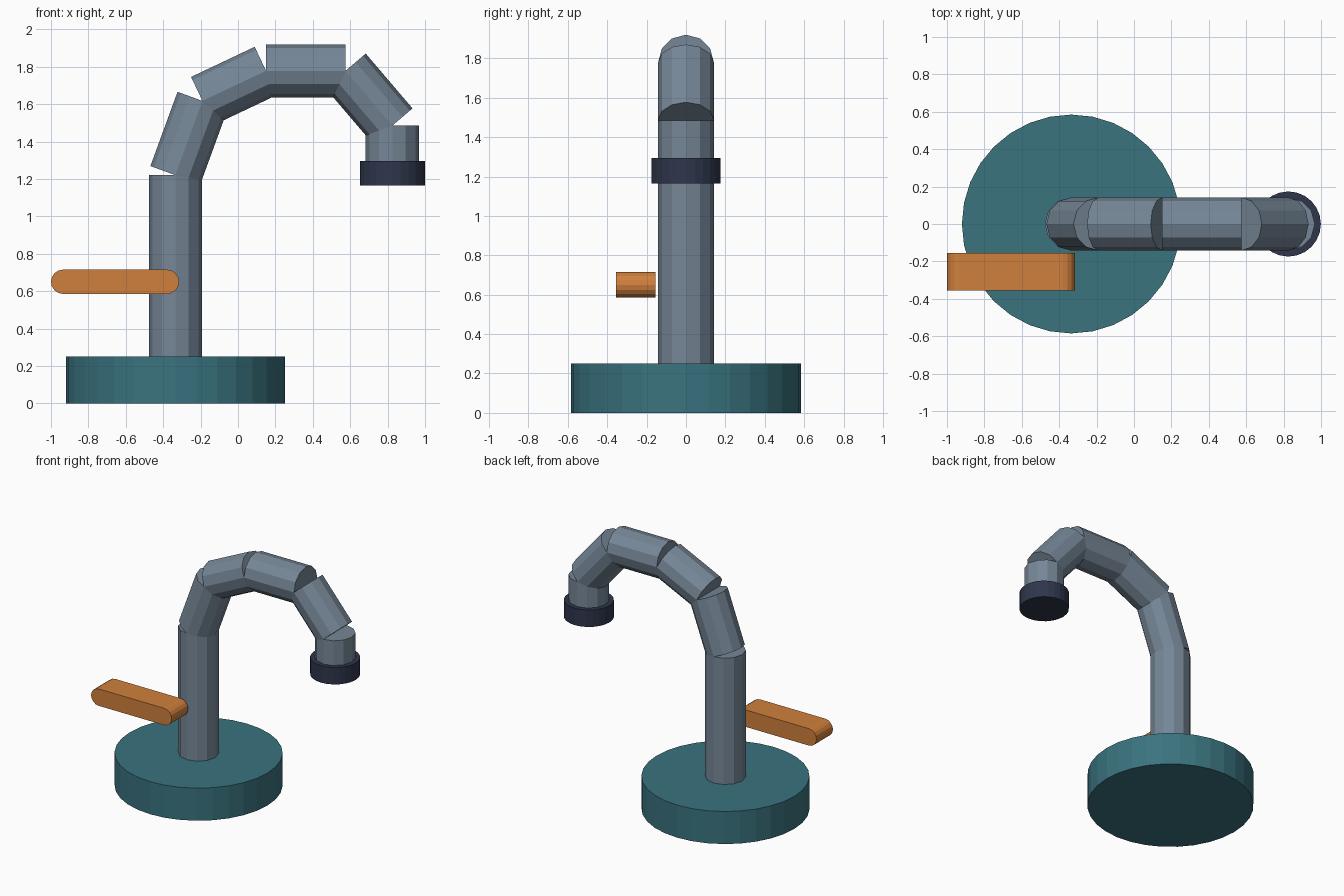
import bpy
import math
from mathutils import Vector

if "Cube" in bpy.data.objects:
    bpy.data.objects.remove(bpy.data.objects["Cube"], do_unlink=True)


def material(name, srgb):
    """Flat material from 0-255 sRGB values."""
    colour = [((c / 255 + 0.055) / 1.055) ** 2.4 for c in srgb] + [1.0]
    mat = bpy.data.materials.new(name)
    mat.use_nodes = True
    mat.diffuse_color = colour
    mat.node_tree.nodes["Principled BSDF"].inputs["Base Color"].default_value = colour
    return mat


teal = material("teal", (58, 115, 127))
steel = material("steel_grey", (118, 135, 151))
orange = material("orange", (208, 128, 60))
navy = material("dark_navy", (47, 54, 76))


def tube(name, start, end, radius, sides, mat):
    """Capped cylinder between two points in the XZ plane."""
    a, b = Vector((start[0], 0, start[1])), Vector((end[0], 0, end[1]))
    axis = b - a
    bpy.ops.mesh.primitive_cylinder_add(
        vertices=sides, radius=radius, depth=axis.length,
        location=(a + b) / 2, rotation=(0, math.atan2(axis.x, axis.z), 0))
    obj = bpy.context.object
    obj.name = name
    obj.data.materials.append(mat)
    return obj


# Round base
POST_X, SPOUT_X = -0.335, 0.825
tube("base", (POST_X, 0), (POST_X, 0.25), 0.585, 32, teal)

# Upright and gooseneck: straight square-cut pipes meeting at their centres
path = [(POST_X, 0.25), (POST_X, 1.22), (-0.19, 1.617), (0.15, 1.778),
        (0.575, 1.778), (SPOUT_X, 1.485), (SPOUT_X, 1.25)]
names = ["upright_pipe", "lower_neck", "upper_neck", "top_pipe",
         "falling_pipe", "spout_pipe"]
for name, start, end in zip(names, path, path[1:]):
    tube(name, start, end, 0.142, 12, steel)

# Collar at the spout tip
tube("nozzle_collar", (SPOUT_X, 1.165), (SPOUT_X, 1.295), 0.174, 24, navy)

# Lever: a bar with half-round ends, extruded front to back
R, STEPS = 0.065, 8
profile = []
for centre_x, first in ((-0.38, -90), (-0.935, 90)):
    for i in range(STEPS + 1):
        t = math.radians(first + 180 * i / STEPS)
        profile.append((centre_x + R * math.cos(t), 0.65 + R * math.sin(t)))
n = len(profile)
verts = [(x, y, z) for y in (-0.355, -0.155) for x, z in profile]
faces = [tuple(range(n)), tuple(reversed(range(n, 2 * n)))]
faces += [(i, i + n, (i + 1) % n + n, (i + 1) % n) for i in range(n)]
mesh = bpy.data.meshes.new("lever_handle")
mesh.from_pydata(verts, [], faces)
mesh.materials.append(orange)
bpy.context.collection.objects.link(bpy.data.objects.new("lever_handle", mesh))
